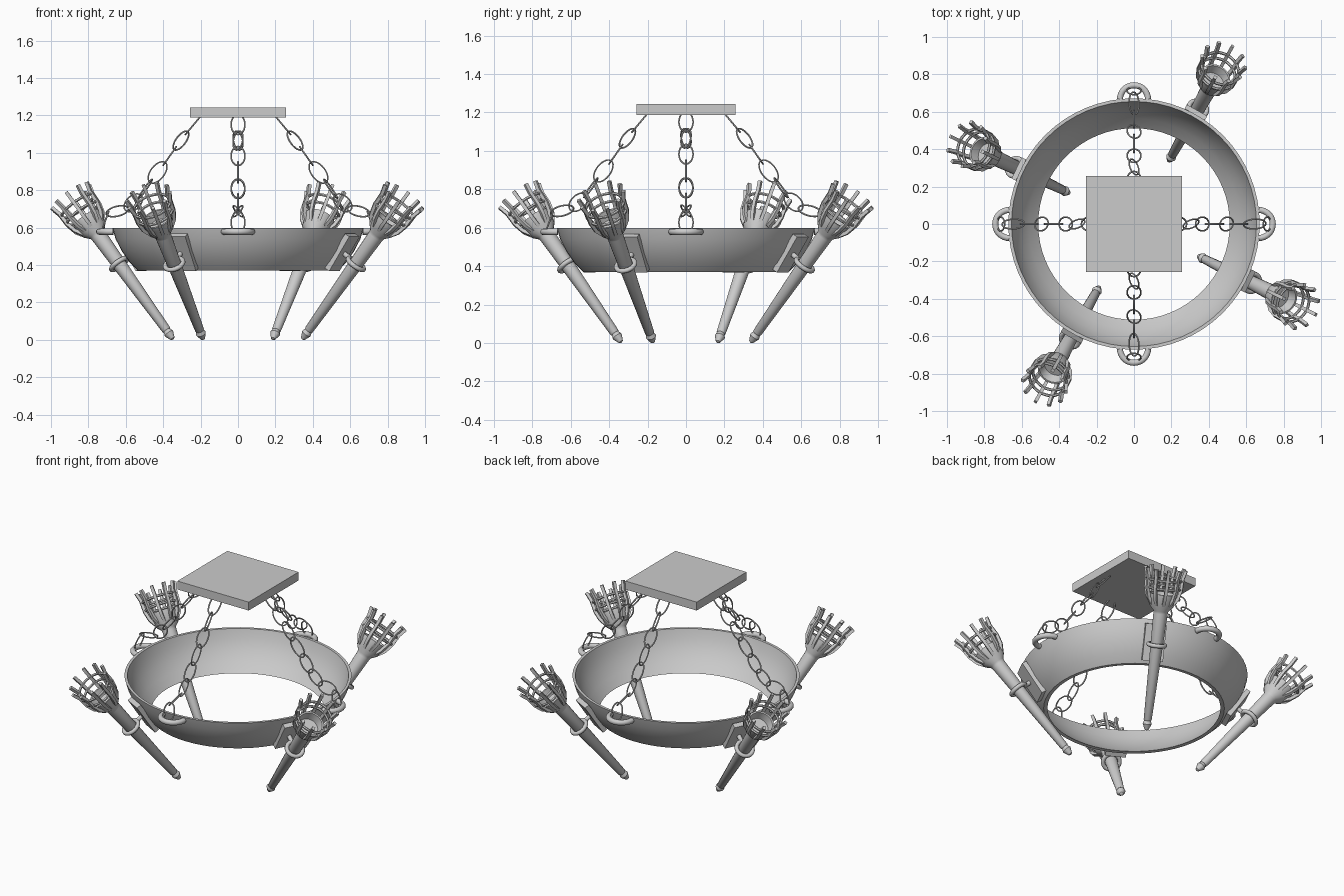
import bpy, bmesh
from math import sin, cos, pi, radians
from mathutils import Vector, Matrix

if "Cube" in bpy.data.objects:
    bpy.data.objects.remove(bpy.data.objects["Cube"])


def finish(name, verts, faces, matrix=Matrix(), angle=40):
    me = bpy.data.meshes.new(name)
    me.from_pydata(verts, [], faces)
    bm = bmesh.new()
    bm.from_mesh(me)
    bmesh.ops.remove_doubles(bm, verts=bm.verts, dist=1e-5)
    bmesh.ops.recalc_face_normals(bm, faces=bm.faces)
    bm.to_mesh(me)
    bm.free()
    ob = bpy.data.objects.new(name, me)
    bpy.context.collection.objects.link(ob)
    me.transform(matrix)
    bpy.ops.object.select_all(action='DESELECT')
    ob.select_set(True)
    bpy.context.view_layer.objects.active = ob
    bpy.ops.object.shade_smooth_by_angle(angle=radians(angle))
    return ob


def lathe(name, profile, n, matrix=Matrix(), closed=False):
    """Spin a (radius, height) profile about local z."""
    m = len(profile)
    verts = [(r * cos(2 * pi * i / n), r * sin(2 * pi * i / n), z)
             for i in range(n) for r, z in profile]
    faces = [(i * m + j, (i + 1) % n * m + j, (i + 1) % n * m + (j + 1) % m, i * m + (j + 1) % m)
             for i in range(n) for j in range(m if closed else m - 1)]
    return finish(name, verts, faces, matrix)


def tube(name, path, normal, radius, sides, matrix=Matrix(), closed=False):
    """Sweep a round section along a path lying in the plane of normal."""
    path = [Vector(p) for p in path]
    normal = Vector(normal)
    n, verts = len(path), []
    for i, p in enumerate(path):
        a = path[(i - 1) % n] if closed or i > 0 else p
        b = path[(i + 1) % n] if closed or i < n - 1 else p
        side = normal.cross((b - a).normalized())
        for k in range(sides):
            t = 2 * pi * (k + 0.5) / sides
            verts.append(p + (side * cos(t) + normal * sin(t)) * radius)
    faces = [(i * sides + k, i * sides + (k + 1) % sides,
              (i + 1) % n * sides + (k + 1) % sides, (i + 1) % n * sides + k)
             for i in range(n if closed else n - 1) for k in range(sides)]
    if not closed:
        faces += [tuple(range(sides)), tuple(range((n - 1) * sides, n * sides))]
    return finish(name, verts, faces, matrix, 50)


def box(name, size, matrix):
    x, y, z = (s / 2 for s in size)
    verts = [(a, b, c) for a in (-x, x) for b in (-y, y) for c in (-z, z)]
    faces = [(0, 1, 3, 2), (4, 5, 7, 6), (0, 1, 5, 4), (2, 3, 7, 6), (0, 2, 6, 4), (1, 3, 7, 5)]
    return finish(name, verts, faces, matrix, 30)


def arc(rx, ry, n, a0=0.0, a1=2 * pi, z=0.0, closed=True):
    d = n if closed else n - 1
    return [(rx * cos(a0 + (a1 - a0) * i / d), ry * sin(a0 + (a1 - a0) * i / d), z)
            for i in range(n)]


T, RZ, RY = Matrix.Translation, lambda a: Matrix.Rotation(a, 4, 'Z'), lambda a: Matrix.Rotation(a, 4, 'Y')

# Ceiling plate
box("ceiling_plate", (0.515, 0.515, 0.055), T((0, 0, 1.215)))

# Flared bowl-shaped band
lathe("ring_band", [(0.535, 0.37), (0.58, 0.415), (0.622, 0.475), (0.655, 0.54), (0.672, 0.598),
                    (0.655, 0.598), (0.638, 0.54), (0.606, 0.48), (0.564, 0.422), (0.512, 0.372)],
      64, closed=True)

# Chains with their half-round anchor loops: link (radius, height), roll in degrees
path = [(0.20, 1.195), (0.275, 1.105), (0.335, 1.025), (0.395, 0.94), (0.465, 0.85),
        (0.525, 0.765), (0.595, 0.70), (0.695, 0.675), (0.73, 0.58)]
rolls = [0, 45, 0, 90, 10, 90, 45, 0]
for q in range(4):
    turn = RZ(q * pi / 2)
    tube("chain_anchor", arc(0.075, 0.075, 17, -pi / 2, pi / 2, closed=False), (0, 0, 1), 0.017, 10,
         turn @ T((0.667, 0, 0.578)))
    for (r0, z0), (r1, z1), roll in zip(path, path[1:], rolls):
        x = Vector((r1 - r0, 0, z1 - z0))
        length = x.length
        x.normalize()
        y = Vector((0, 1, 0))
        frame = Matrix((x, y, x.cross(y))).transposed().to_4x4()
        m = turn @ T(((r0 + r1) / 2, 0, (z0 + z1) / 2)) @ frame @ Matrix.Rotation(radians(roll), 4, 'X')
        tube("chain_link", arc(length / 2 + 0.01, 0.037, 24), (0, 0, 1), 0.0045, 6, m, True)

# Torches leaning outward, each held by a bracket on the band
lean = radians(38.5)
handle = [(0, -0.006), (0.012, 0), (0.027, 0.035), (0.02, 0.055), (0.024, 0.06), (0.043, 0.70),
          (0.045, 0.715), (0.072, 0.745), (0.084, 0.82), (0.074, 0.82), (0.062, 0.77), (0, 0.77)]
prong = [(0.066, 0, 0.755), (0.092, 0, 0.795), (0.106, 0, 0.85), (0.108, 0, 0.92), (0.122, 0, 0.972)]
for az in (61, 154.5, 241, 333.5):
    turn = RZ(radians(az))
    m = turn @ T((0.387, 0, 0.006)) @ RY(lean)
    lathe("torch_handle", handle, 20, m)
    for i in range(10):
        tube("torch_prong", prong, (0, 1, 0), 0.013, 4, m @ RZ(2 * pi * i / 10))
    for s, r in ((0.855, 0.1), (0.905, 0.103)):
        tube("torch_hoop", arc(r, r, 30, z=s), (0, 0, 1), 0.008, 6, m, True)
    tube("bracket_ring", arc(0.05, 0.05, 24, z=0.51), (0, 0, 1), 0.013, 8, m, True)
    tube("bracket_stem", [(-0.05, 0, 0.51), (-0.115, 0, 0.51)], (0, 1, 0), 0.014, 10, m)
    box("bracket_plate", (0.03, 0.125, 0.22), turn @ T((0.623, 0, 0.467)) @ RY(radians(33)))
